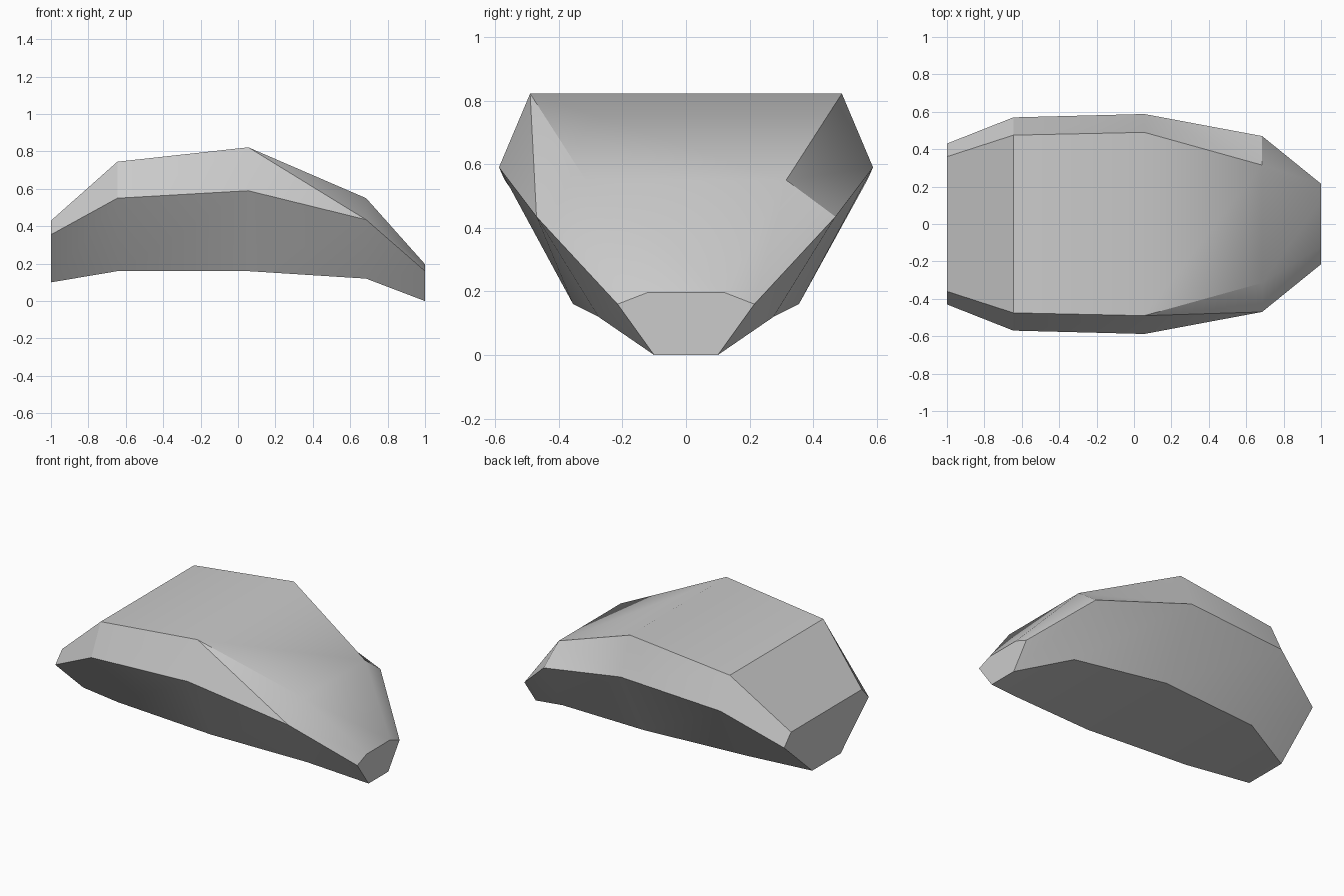
import bpy, bmesh, math

cube = bpy.data.objects.get("Cube")
if cube:
    bpy.data.objects.remove(cube)

grey = bpy.data.materials.new("stone_grey")
grey.use_nodes = True
colour = (0.6, 0.6, 0.6, 1)
grey.diffuse_color = colour
grey.node_tree.nodes["Principled BSDF"].inputs["Base Color"].default_value = colour

# Cross-sections along the shell: x, then (half width, height) of bottom, rim and roof
SECTIONS = [
    (-1.0, (0.145, 0.10), (0.43, 0.355), (0.36, 0.43)),
    (-0.645, (0.30, 0.16), (0.57, 0.55), (0.475, 0.745)),
    (0.055, (0.355, 0.16), (0.588, 0.59), (0.49, 0.822)),
    (0.685, (0.275, 0.12), (0.47, 0.435), (0.315, 0.55)),
    (1.0, (0.10, 0.0), (0.215, 0.16), (0.12, 0.197)),
]

bm = bmesh.new()
rings = []
for x, bottom, rim, roof in SECTIONS:
    right = [bm.verts.new((x, -w, z)) for w, z in (bottom, rim, roof)]
    left = [bm.verts.new((x, w, z)) for w, z in (roof, rim, bottom)]
    rings.append(right + left)

# Skin between neighbouring sections; the two front shoulders fold differently
for band, (a, b) in enumerate(zip(rings, rings[1:])):
    for i in range(6):
        j = (i + 1) % 6
        if band == 2 and i == 1:
            bm.faces.new((a[i], b[i], a[j]))
            bm.faces.new((b[i], b[j], a[j]))
        elif band == 2 and i == 3:
            bm.faces.new((a[i], b[i], a[j]))
            bm.faces.new((b[i], b[j], a[j]))
        else:
            bm.faces.new((a[i], b[i], b[j], a[j]))

# End caps
bm.faces.new(rings[0])
bm.faces.new(rings[-1][::-1])
bmesh.ops.recalc_face_normals(bm, faces=bm.faces)

mesh = bpy.data.meshes.new("shell_body")
bm.to_mesh(mesh)
bm.free()
mesh.materials.append(grey)
shell = bpy.data.objects.new("shell_body", mesh)
bpy.context.collection.objects.link(shell)

# Smooth shading with sharp creases
bpy.ops.object.select_all(action="DESELECT")
shell.select_set(True)
bpy.context.view_layer.objects.active = shell
bpy.ops.object.shade_smooth_by_angle(angle=math.radians(30))
